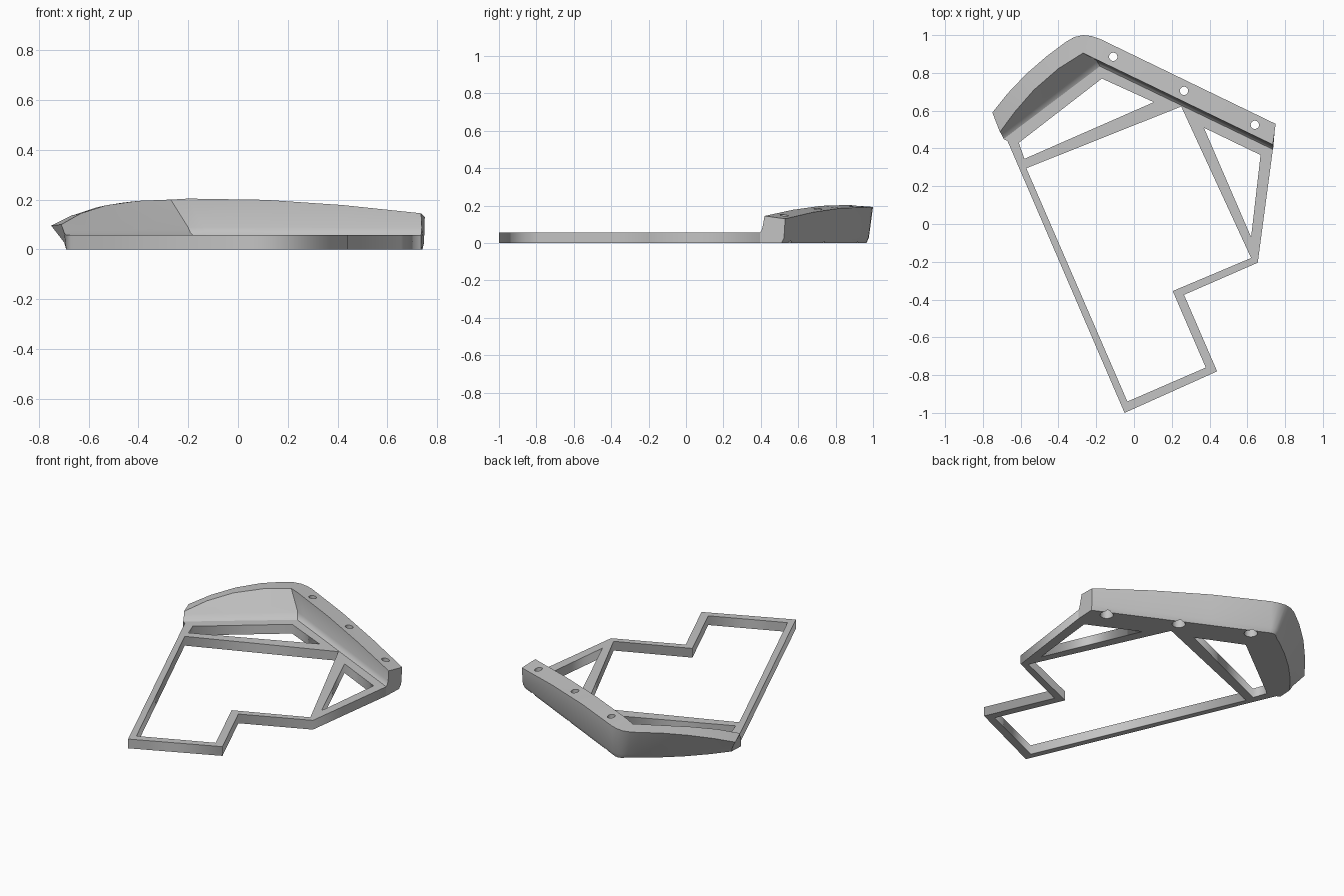
import bpy, bmesh, math
from mathutils import Vector

if "Cube" in bpy.data.objects:
    bpy.data.objects.remove(bpy.data.objects["Cube"])

grey = bpy.data.materials.new("plain grey")
grey.use_nodes = True
colour = (0.55, 0.55, 0.55, 1)
grey.diffuse_color = colour
grey.node_tree.nodes["Principled BSDF"].inputs["Base Color"].default_value = colour

SHELF = 0.057  # frame thickness


def activate(obj):
    bpy.ops.object.select_all(action="DESELECT")
    obj.select_set(True)
    bpy.context.view_layer.objects.active = obj


def make_object(name, bm):
    bmesh.ops.recalc_face_normals(bm, faces=bm.faces)
    mesh = bpy.data.meshes.new(name)
    bm.to_mesh(mesh)
    bm.free()
    obj = bpy.data.objects.new(name, mesh)
    bpy.context.collection.objects.link(obj)
    mesh.materials.append(grey)
    return obj


def extruded_outline(name, loops, height):
    """Flat plate from an outline followed by its openings."""
    curve = bpy.data.curves.new(name, "CURVE")
    curve.dimensions = "2D"
    curve.fill_mode = "BOTH"
    curve.extrude = height / 2
    for loop in loops:
        spline = curve.splines.new("POLY")
        spline.points.add(len(loop) - 1)
        for point, (x, y) in zip(spline.points, loop):
            point.co = (x, y, 0, 1)
        spline.use_cyclic_u = True
    obj = bpy.data.objects.new(name, curve)
    bpy.context.collection.objects.link(obj)
    obj.location.z = height / 2
    curve.materials.append(grey)
    activate(obj)
    bpy.ops.object.convert(target="MESH")
    return bpy.context.object


# Inner wall landmarks: left end, corner, right end
foot = [Vector(p) for p in ((-0.69, 0.45), (-0.18, 0.835), (0.735, 0.395))]
base = [Vector(p) for p in ((-0.705, 0.48), (-0.2, 0.868), (0.738, 0.41))]

# Flat frame with three openings
outline = [(-0.67, 0.44), (-0.05, -1), (0.44, -0.78), (0.265, -0.375),
           (0.655, -0.205)] + [tuple(p) for p in reversed(foot)]
main_opening = [(-0.57, 0.295), (-0.035, -0.94), (0.38, -0.76),
                (0.205, -0.355), (0.62, -0.18), (0.25, 0.622)]
left_opening = [(-0.61, 0.43), (-0.17, 0.77), (0.105, 0.645), (-0.58, 0.345)]
right_opening = [(0.37, 0.51), (0.67, 0.365), (0.62, -0.07)]
extruded_outline("flat_frame", [outline, main_opening, left_opening, right_opening], SHELF)

# Raised rim stations: outer top x, y, z, then inner top x, y, z
stations = [
    (-0.75, 0.59, 0.095, -0.71, 0.487, 0.1),
    (-0.67, 0.69, 0.135, -0.63, 0.595, 0.145),
    (-0.57, 0.795, 0.168, -0.53, 0.71, 0.177),
    (-0.46, 0.89, 0.188, -0.4, 0.823, 0.195),
    (-0.36, 0.965, 0.194, -0.27, 0.905, 0.2),
    (-0.315, 0.99, 0.194, -0.27, 0.905, 0.2),
    (-0.27, 1.0, 0.193, -0.27, 0.905, 0.2),
    (-0.225, 0.995, 0.192, -0.27, 0.905, 0.2),
    (-0.18, 0.98, 0.192, -0.2, 0.871, 0.204),
    (0.13, 0.83, 0.187, 0.11, 0.722, 0.199),
    (0.44, 0.68, 0.165, 0.42, 0.572, 0.178),
    (0.75, 0.53, 0.13, 0.735, 0.42, 0.145),
]
left_x, corner_x, right_x = -0.71, -0.27, 0.735
bm = bmesh.new()
rings = []
for ox, oy, oz, ix, iy, iz in stations:
    # Position along the inner wall, left half or right half
    if ix <= corner_x:
        t, k = (ix - left_x) / (corner_x - left_x), 0
    else:
        t, k = (ix - corner_x) / (right_x - corner_x), 1
    low = foot[k].lerp(foot[k + 1], t)
    mid = base[k].lerp(base[k + 1], t)
    # Outer wall leans on the curved side and stands upright on the straight side
    turn = min(max((ox + 0.32) / 0.14, 0), 1)
    outer = Vector((ox, oy))
    lean = Vector((0.052, -0.042)).lerp(Vector((-0.003, -0.006)), turn)
    tuck = Vector((0.012, -0.012)).lerp(Vector((-0.006, -0.013)), turn)
    section = [
        (outer, oz), (outer + lean, 0.028), (outer + lean + tuck, 0),
        (low, 0), (low, SHELF), (low.lerp(mid, 0.55), SHELF + 0.01),
        (mid, 0.088), (Vector((ix, iy)), iz),
    ]
    rings.append([bm.verts.new((p.x, p.y, z)) for p, z in section])
for a, b in zip(rings, rings[1:]):
    for i in range(len(a)):
        j = (i + 1) % len(a)
        bm.faces.new((a[i], a[j], b[j], b[i]))
bm.faces.new(rings[0])
bm.faces.new(rings[-1])
bmesh.ops.remove_doubles(bm, verts=bm.verts, dist=0.0005)
rim = make_object("raised_rim", bm)


# Screw holes with wider pockets underneath
def cylinder_cutter(name, x, y, radius, bottom, top):
    bpy.ops.mesh.primitive_cylinder_add(vertices=32, radius=radius, depth=top - bottom,
                                        location=(x, y, (top + bottom) / 2))
    cutter = bpy.context.object
    cutter.name = name
    cutter.hide_render = True
    activate(rim)
    mod = rim.modifiers.new(name, "BOOLEAN")
    mod.operation = "DIFFERENCE"
    mod.solver = "EXACT"
    mod.object = cutter
    bpy.ops.object.modifier_apply(modifier=name)
    bpy.data.objects.remove(cutter)


for n in range(3):
    x, y = -0.11 + 0.375 * n, 0.885 - 0.18 * n
    cylinder_cutter("screw_hole", x, y, 0.022, -0.1, 0.3)
    cylinder_cutter("screw_pocket", x, y, 0.037, -0.1, 0.1)

activate(rim)
bpy.ops.object.shade_smooth_by_angle(angle=math.radians(28))
